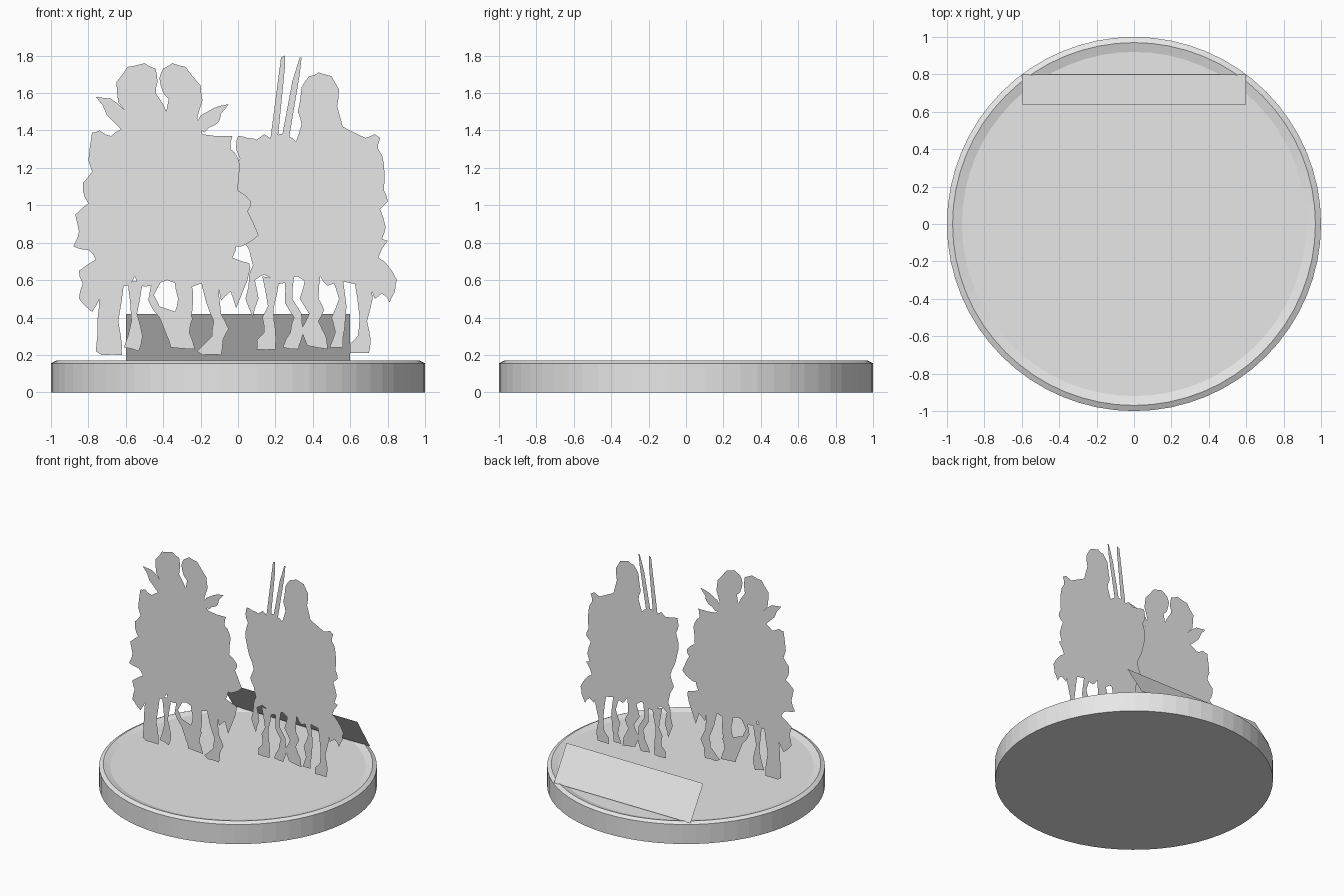
import bpy
import bmesh
import math
import random
from mathutils import Vector

random.seed(4)
cube = bpy.data.objects.get("Cube")
if cube:
    bpy.data.objects.remove(cube)

# One plain material for the whole piece
grey = bpy.data.materials.new("light grey")
grey.use_nodes = True
colour = (0.8, 0.8, 0.8, 1)
grey.diffuse_color = colour
grey.node_tree.nodes["Principled BSDF"].inputs["Base Color"].default_value = colour


def finish(name, bm):
    """Turn a bmesh into a named grey object."""
    mesh = bpy.data.meshes.new(name)
    bm.to_mesh(mesh)
    bm.free()
    mesh.materials.append(grey)
    obj = bpy.data.objects.new(name, mesh)
    bpy.context.collection.objects.link(obj)
    return obj


def cutout(name, y, outline, ragged=0.007):
    """Paper-thin upright shape; outline is (x, z) in hundredths of a unit."""
    corners = [Vector((x / 100, y, z / 100)) for x, z in outline]
    bm = bmesh.new()
    verts = []
    for here, following in zip(corners, corners[1:] + corners[:1]):
        verts.append(bm.verts.new(here))
        if ragged and (following - here).length > 0.04:
            shift = Vector((random.uniform(-ragged, ragged), 0, random.uniform(-ragged, ragged)))
            verts.append(bm.verts.new((here + following) / 2 + shift))
    face = bm.faces.new(verts)
    face.normal_update()
    if face.normal.y > 0:
        face.normal_flip()
    bmesh.ops.triangulate(bm, faces=[face])
    return finish(name, bm)


def lathe(name, profile, sides):
    """Closed disc from a (radius, height) profile, capped at both ends."""
    bm = bmesh.new()
    rings = []
    for radius, height in profile:
        turns = [math.tau * i / sides for i in range(sides)]
        rings.append([bm.verts.new((radius * math.cos(t), radius * math.sin(t), height)) for t in turns])
    for low, high in zip(rings, rings[1:]):
        for i in range(sides):
            j = (i + 1) % sides
            bm.faces.new((low[i], low[j], high[j], high[i]))
    bm.faces.new(rings[0][::-1])
    bm.faces.new(rings[-1])
    return finish(name, bm)


# Round base with a bevelled lip and a slightly sunken top
lathe("round_base", [(1, 0), (1, 0.155), (0.97, 0.17), (0.92, 0.155)], 64)

# Sloping label plate at the back
bm = bmesh.new()
plate = [(0.6, 0.64, 0.42), (-0.6, 0.64, 0.42), (-0.6, 0.8, 0.165), (0.6, 0.8, 0.165)]
bm.faces.new([bm.verts.new(p) for p in plate])
finish("label_plate", bm)

# Front pair of riders: mounts and cloaks
FRONT = -0.11
cutout("front_riders_body", FRONT, [
    (-78, 139), (-74, 140), (-68, 137), (-62, 141), (-36, 147), (-22, 147), (-19, 138),
    (-3, 137), (-4, 130), (0, 125), (1, 120), (0, 108), (7, 102), (5, 97), (11, 84),
    (4, 79), (-1, 78), (-3, 72), (6, 69), (6, 64), (3, 55), (-1, 45), (-4, 54), (-9, 49),
    (-12, 60), (-26, 56), (-38, 60), (-47, 57), (-53, 57), (-55, 62), (-59, 57), (-64, 56),
    (-66, 46), (-70, 44), (-74, 50), (-78, 43), (-85, 50), (-83, 58), (-85, 65), (-76, 71),
    (-80, 76), (-88, 78), (-85, 86), (-87, 95), (-80, 101), (-83, 108), (-83, 112),
    (-78, 118), (-80, 124)])

# Crested helmets and shoulder ornaments
cutout("front_helmet_right", FRONT, [
    (-61, 140), (-57, 146), (-64, 155), (-65, 166), (-59, 174), (-50, 176), (-44, 173),
    (-43, 166), (-44, 160), (-40, 154), (-36, 146)], 0.003)
cutout("front_helmet_left", FRONT, [
    (-40, 145), (-37, 157), (-40, 160), (-42, 168), (-40, 173), (-35, 176), (-28, 174),
    (-20, 164), (-19, 156), (-22, 146)], 0.003)
cutout("ornament_right", FRONT, [
    (-76, 158), (-68, 157), (-60, 150), (-55, 142), (-62, 140), (-70, 148)])
cutout("ornament_left", FRONT, [
    (-5, 154), (-13, 152), (-20, 148), (-24, 142), (-18, 139), (-12, 143), (-9, 149)])

# Legs of the front mounts
front_legs = {
    "outer": [(-74, 52), (-75, 40), (-76, 22), (-73, 20), (-62, 20), (-62, 25), (-64, 38), (-61, 58)],
    "second": [(-59, 59), (-57, 38), (-61, 24), (-53, 22), (-51, 30), (-54, 42), (-51, 59)],
    "bent": [(-46, 60), (-48, 49), (-42, 40), (-38, 30), (-36, 24), (-23, 23), (-26, 32),
             (-24, 40), (-33, 43), (-42, 46), (-45, 52), (-40, 61)],
    "raised": [(-34, 60), (-32, 50), (-34, 42), (-25, 40), (-24, 50), (-25, 59)],
    "inner": [(-20, 60), (-17, 48), (-13, 38), (-14, 30), (-22, 22), (-19, 20), (-9, 20),
              (-8, 28), (-5, 34), (-9, 42), (-11, 60)],
}
for name, outline in front_legs.items():
    cutout("front_mount_leg_" + name, FRONT, outline, 0.004)

# Rear pair of riders: mounts, cloaks and the leading helmet
REAR = 0.11
cutout("rear_riders_body", REAR, [
    (0, 137), (5, 136), (10, 135), (14, 138), (19, 134), (22, 138), (27, 137), (31, 134),
    (34, 143), (32, 150), (34, 163), (38, 169), (43, 171), (50, 169), (54, 162), (53, 153),
    (56, 142), (68, 136), (73, 138), (76, 136), (75, 130), (78, 122), (78, 108), (80, 102),
    (76, 98), (79, 88), (77, 82), (80, 81), (75, 72), (80, 68), (85, 60), (84, 54), (81, 48),
    (77, 53), (73, 50), (70, 60), (62, 58), (54, 60), (48, 57), (44, 62), (38, 57), (32, 62),
    (28, 60), (22, 58), (14, 63), (9, 60), (11, 50), (8, 40), (4, 50), (6, 62), (8, 68),
    (6, 76), (3, 82), (6, 90), (2, 100), (0, 108), (-1, 118), (1, 125), (-1, 131)])

# Raised spears
cutout("spear_right", REAR, [(23, 179), (25, 180), (25, 173), (21, 133), (17, 133)], 0)
cutout("spear_left", REAR, [(33, 179), (34, 179), (33, 170), (27, 134), (23, 134), (29, 166)], 0)

# Legs of the rear mounts
rear_legs = {
    "inner": [(13, 62), (16, 46), (13, 40), (14, 32), (10, 28), (10, 23), (20, 23), (20, 34),
              (19, 45), (22, 60)],
    "second": [(25, 61), (25, 48), (30, 40), (28, 32), (24, 24), (32, 23), (35, 32), (34, 42),
               (29, 50), (30, 62)],
    "middle": [(36, 61), (33, 50), (38, 42), (34, 34), (37, 25), (48, 23), (47, 30), (43, 38),
               (46, 44), (43, 50), (44, 63)],
    "fourth": [(50, 61), (54, 50), (50, 40), (52, 32), (49, 24), (56, 24), (57, 34), (58, 46), (56, 61)],
    "outer": [(62, 61), (65, 40), (64, 30), (60, 26), (60, 21), (70, 21), (71, 28), (69, 38),
              (72, 50), (71, 61)],
}
for name, outline in rear_legs.items():
    cutout("rear_mount_leg_" + name, REAR, outline, 0.004)
